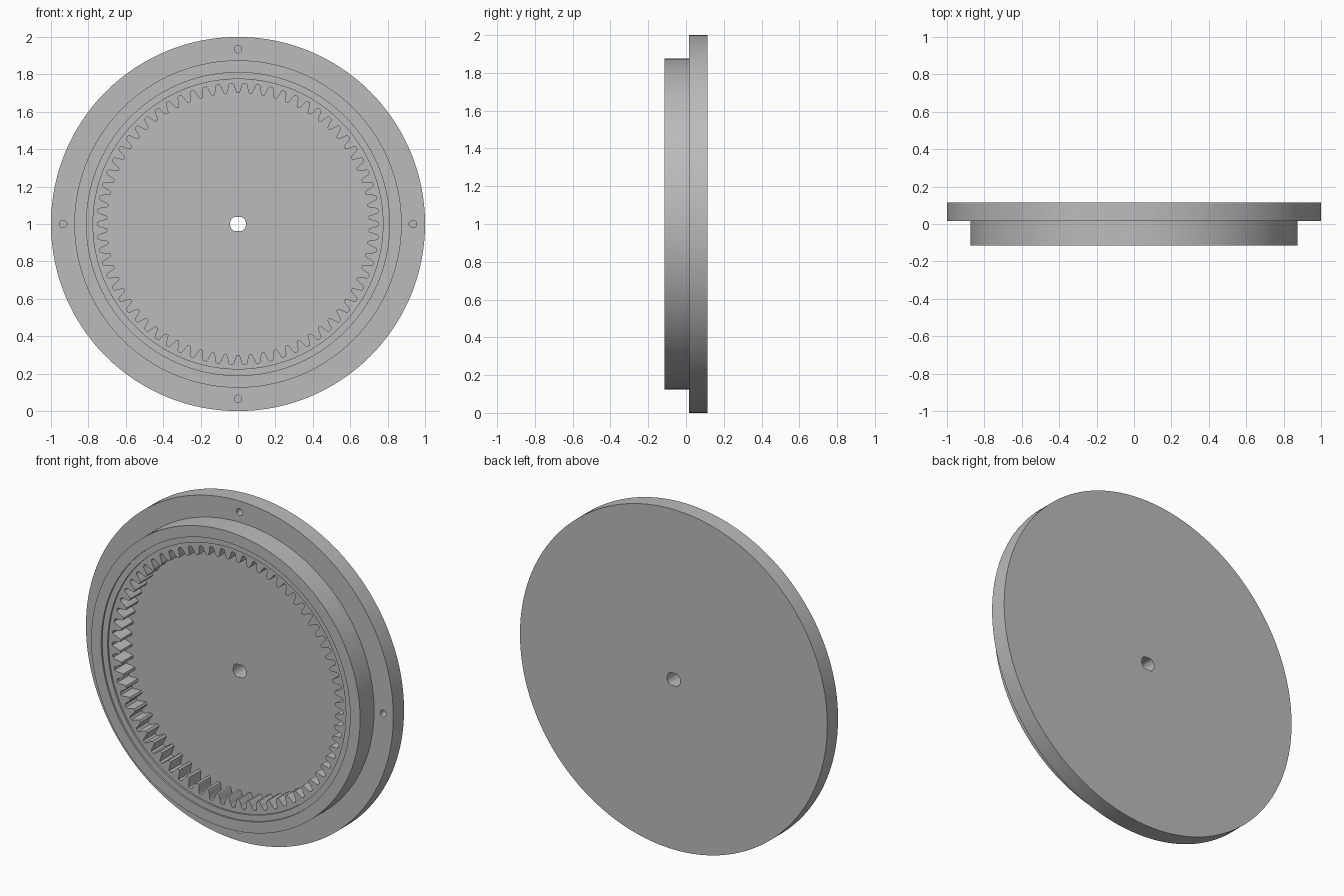
import bpy, bmesh
from math import sin, cos, pi, radians, sqrt

cube = bpy.data.objects.get("Cube")
if cube:
    bpy.data.objects.remove(cube)

BACK, SEAT, FRONT = 0.115, 0.015, -0.115   # depth positions along y
LEDGE, GEAR_FACE = -0.105, -0.095
SEGMENTS, TEETH = 192, 66

grey = bpy.data.materials.new("plain grey")
grey.use_nodes = True
colour = (0.5, 0.5, 0.5, 1)
grey.diffuse_color = colour
grey.node_tree.nodes["Principled BSDF"].inputs["Base Color"].default_value = colour


def circle(radius, count=SEGMENTS):
    return [(radius * cos(2 * pi * i / count), radius * sin(2 * pi * i / count))
            for i in range(count)]


def loft(name, rings, capped=False):
    """Join (outline, depth) rings lying in xz planes into one skin."""
    bm = bmesh.new()
    loops = [[bm.verts.new((x, y, z + 1)) for x, z in pts] for pts, y in rings]
    for a, b in zip(loops, loops[1:]):
        n = len(a)
        for i in range(n):
            j = (i + 1) % n
            bm.faces.new((a[i], a[j], b[j], b[i]))
    if capped:
        bm.faces.new(loops[0][::-1])
        bm.faces.new(loops[-1])
    if capped:
        bmesh.ops.recalc_face_normals(bm, faces=bm.faces)
    mesh = bpy.data.meshes.new(name)
    bm.to_mesh(mesh)
    bm.free()
    mesh.materials.append(grey)
    obj = bpy.data.objects.new(name, mesh)
    bpy.context.collection.objects.link(obj)
    return obj


def activate(obj):
    bpy.ops.object.select_all(action='DESELECT')
    obj.select_set(True)
    bpy.context.view_layer.objects.active = obj


def smooth(obj):
    activate(obj)
    bpy.ops.object.shade_smooth_by_angle(angle=radians(28))


def cut(target, outline, start, end):
    cutter = loft("hole_cutter", [(outline, start), (outline, end)], True)
    cutter.hide_render = True
    mod = target.modifiers.new("hole", 'BOOLEAN')
    mod.operation, mod.solver, mod.object = 'DIFFERENCE', 'EXACT', cutter
    activate(target)
    bpy.ops.object.modifier_apply(modifier=mod.name)
    bpy.data.objects.remove(cutter)


# Back flange with a flattened shaft hole and four blind screw holes
rim = circle(1)
flange = loft("flange", [(rim, SEAT), (rim, BACK)], True)
shaft = [(x, max(-0.037, min(0.037, z))) for x, z in circle(0.043, 40)]
cut(flange, shaft, -0.1, 0.2)
for cx, cz in circle(0.935, 4):
    cut(flange, [(x + cx, z + cz) for x, z in circle(0.02, 24)], -0.05, 0.08)
smooth(flange)

# Raised collar with a stepped inner lip
collar = loft("collar", [(circle(r), y) for r, y in (
    (0.875, SEAT), (0.875, FRONT), (0.81, FRONT),
    (0.81, LEDGE), (0.775, LEDGE), (0.775, GEAR_FACE))])
smooth(collar)

# Internal gear: one tooth outline repeated around the ring
tooth = ((0, 0.70), (0.2, 0.70), (0.26, 0.706), (0.36, 0.728), (0.42, 0.745),
         (0.5, 0.752), (0.7, 0.752), (0.78, 0.745), (0.84, 0.728), (0.94, 0.706))
inner, outer = [], []
for t in range(TEETH):
    for step, r in tooth:
        a = 2 * pi * (t + step - 0.1) / TEETH + pi / 2
        inner.append((r * cos(a), r * sin(a)))
        outer.append((0.775 * cos(a), 0.775 * sin(a)))
gear = loft("internal_gear", [(outer, GEAR_FACE), (inner, GEAR_FACE), (inner, SEAT)])
smooth(gear)
